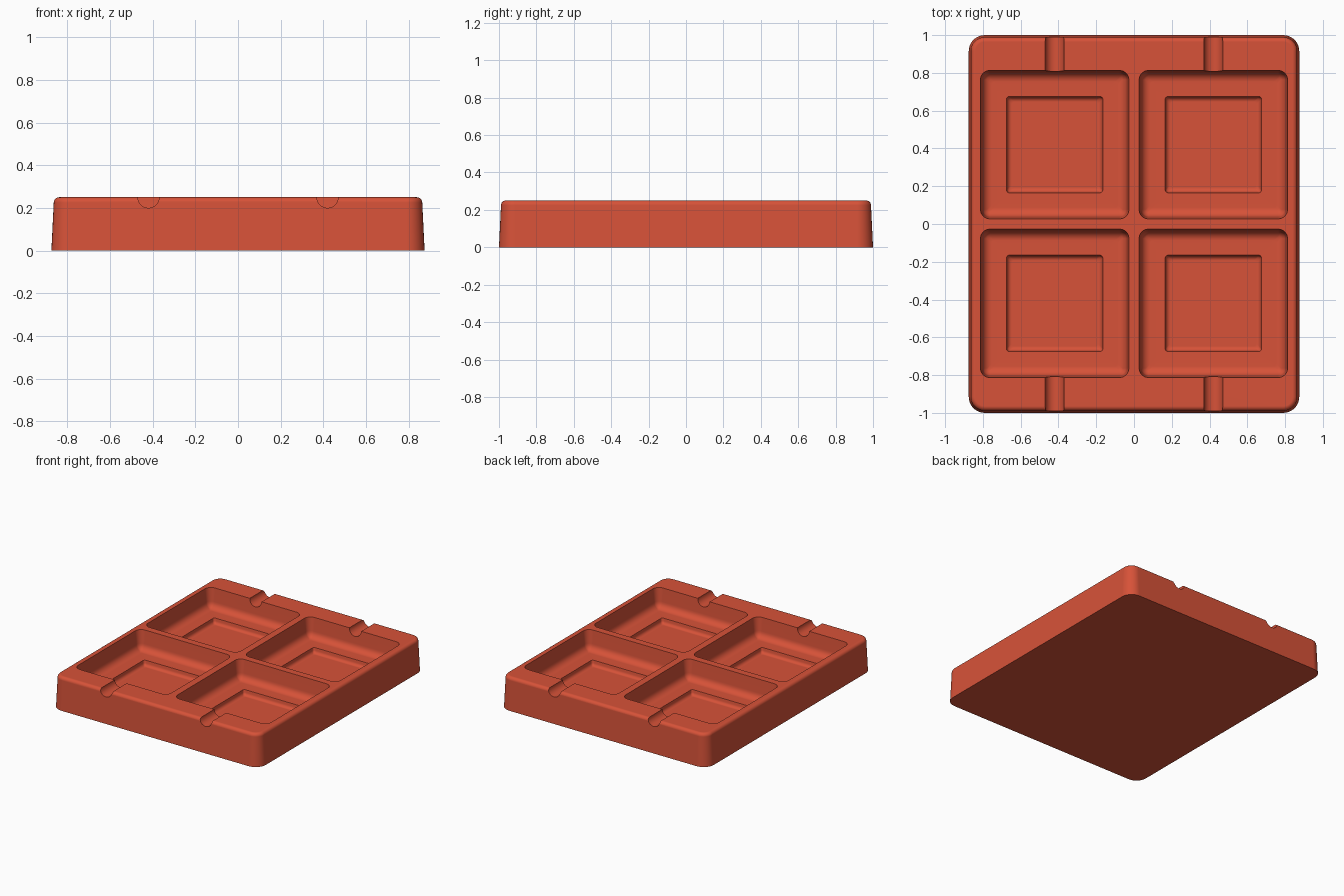
import bpy, bmesh, math

if "Cube" in bpy.data.objects:
    bpy.data.objects.remove(bpy.data.objects["Cube"], do_unlink=True)

HEIGHT = 0.25
PITCH = 0.42      # distance of pocket centres from the middle

red = bpy.data.materials.new("brick red")
red.use_nodes = True
colour = (0.68, 0.085, 0.04, 1)
red.diffuse_color = colour
red.node_tree.nodes["Principled BSDF"].inputs["Base Color"].default_value = colour


def rounded_rect(hx, hy, r, steps=8):
    """Counter-clockwise outline of a rectangle with round corners."""
    pts = []
    for quarter, (sx, sy) in enumerate([(1, 1), (-1, 1), (-1, -1), (1, -1)]):
        for i in range(steps + 1):
            a = (quarter + i / steps) * math.pi / 2
            pts.append((sx * (hx - r) + r * math.cos(a), sy * (hy - r) + r * math.sin(a)))
    return pts


def arc(inset, z, r, start, end, steps=6):
    """Points (inset, z) along an arc, angles in degrees."""
    angles = [math.radians(start + (end - start) * i / steps) for i in range(steps + 1)]
    return [(inset + r * math.cos(a), z + r * math.sin(a)) for a in angles]


def loft(name, hx, hy, radius, profile, centre=(0, 0)):
    """Closed solid from stacked rounded rectangles, profile = (inset, z)."""
    bm = bmesh.new()
    rings = []
    for inset, z in profile:
        outline = rounded_rect(hx - inset, hy - inset, max(radius - inset, 0.015))
        rings.append([bm.verts.new((x + centre[0], y + centre[1], z)) for x, y in outline])
    for low, high in zip(rings, rings[1:]):
        for i in range(len(low)):
            j = (i + 1) % len(low)
            bm.faces.new((low[i], low[j], high[j], high[i]))
    bm.faces.new(rings[0])
    bm.faces.new(rings[-1])
    bmesh.ops.recalc_face_normals(bm, faces=bm.faces)
    mesh = bpy.data.meshes.new(name)
    bm.to_mesh(mesh)
    bm.free()
    mesh.materials.append(red)
    obj = bpy.data.objects.new(name, mesh)
    bpy.context.collection.objects.link(obj)
    return obj


def cut(target, cutter):
    """Subtract the cutter and remove it."""
    cutter.hide_render = True
    mod = target.modifiers.new("cut", 'BOOLEAN')
    mod.operation = 'DIFFERENCE'
    mod.solver = 'EXACT'
    mod.object = cutter
    bpy.context.view_layer.objects.active = target
    bpy.ops.object.modifier_apply(modifier=mod.name)
    bpy.data.objects.remove(cutter, do_unlink=True)


# Tapered tray body with a rounded top rim
body_profile = [(0, 0)] + arc(0.036, HEIGHT - 0.025, 0.025, 180, 90)
tray = loft("tray", 0.875, 1.0, 0.085, body_profile)

# Pocket with filleted floor, and a smaller stepped recess inside it
floor, deep = 0.10, 0.06
recess = [(0.138, floor), (0.141, deep + 0.025)] + arc(0.166, deep + 0.025, 0.025, 180, 270)[1:]
pocket = [(0, 0.3), (0, HEIGHT)] + arc(0.06, floor + 0.05, 0.05, 180, 270) + recess
for sx in (-1, 1):
    for sy in (-1, 1):
        centre = (sx * PITCH, sy * PITCH)
        cut(tray, loft("pocket_cutter", 0.393, 0.393, 0.05, pocket, centre))

# Half-round channels from the pockets out through the front and back
for sx in (-1, 1):
    for sy in (-1, 1):
        bpy.ops.mesh.primitive_cylinder_add(
            vertices=32, radius=0.05, depth=0.30,
            location=(sx * PITCH, sy * 0.93, HEIGHT), rotation=(math.pi / 2, 0, 0))
        channel = bpy.context.object
        channel.name = "channel_cutter"
        channel.data.materials.append(red)
        cut(tray, channel)

# Smooth fillets, crisp edges, flat large faces
bpy.ops.object.select_all(action='DESELECT')
tray.select_set(True)
bpy.context.view_layer.objects.active = tray
bpy.ops.object.shade_smooth_by_angle(angle=math.radians(30))
weighted = tray.modifiers.new("weighted_normals", 'WEIGHTED_NORMAL')
weighted.keep_sharp = True
